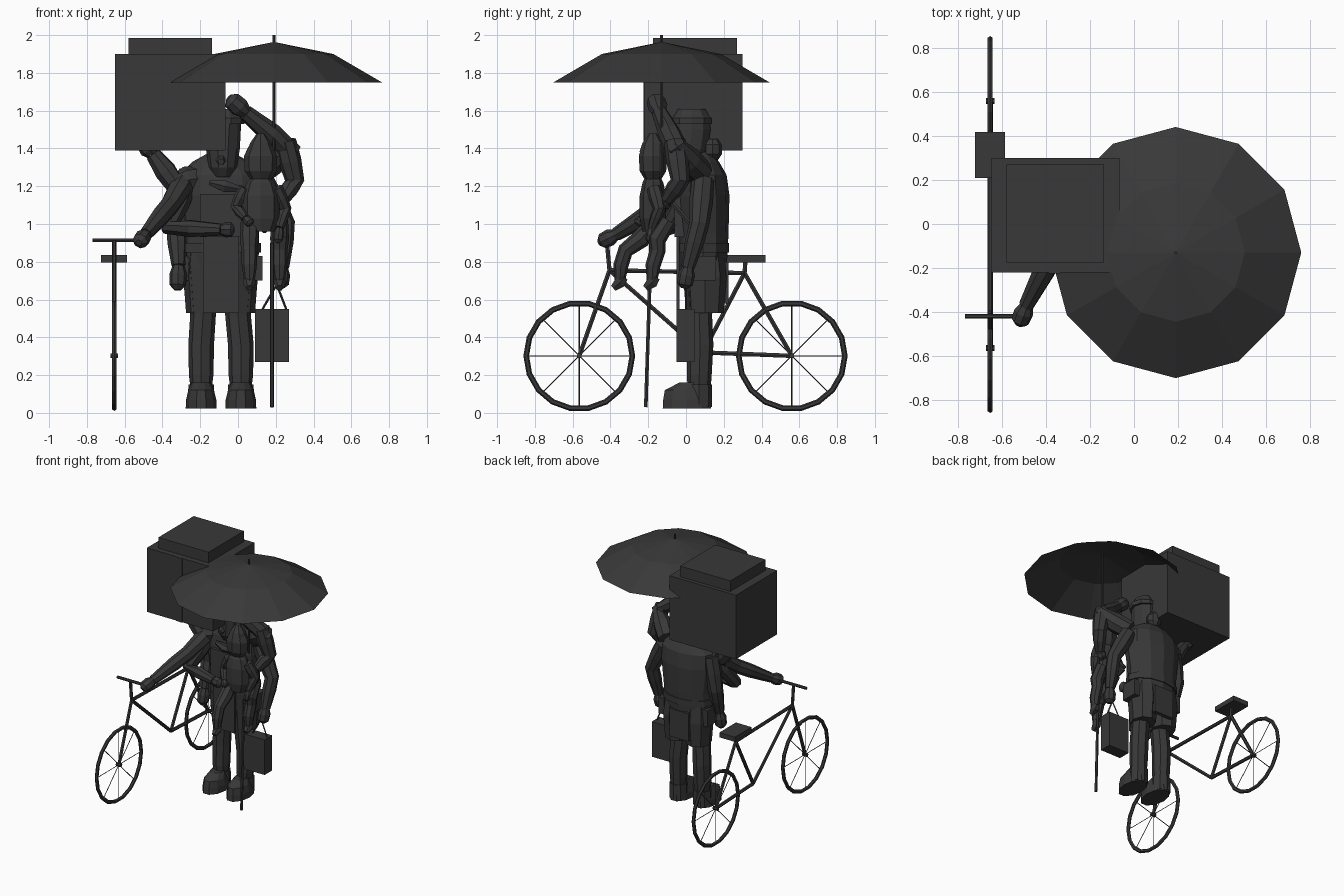
import bpy, bmesh, math
from mathutils import Vector

if "Cube" in bpy.data.objects:
    bpy.data.objects.remove(bpy.data.objects["Cube"])

mat = bpy.data.materials.new("charcoal")
mat.diffuse_color = (0.04, 0.04, 0.04, 1)
mat.use_nodes = True
mat.node_tree.nodes["Principled BSDF"].inputs["Base Color"].default_value = mat.diffuse_color


def finish(name, bm):
    bmesh.ops.recalc_face_normals(bm, faces=bm.faces)
    me = bpy.data.meshes.new(name)
    bm.to_mesh(me)
    bm.free()
    me.materials.append(mat)
    ob = bpy.data.objects.new(name, me)
    bpy.context.collection.objects.link(ob)
    return ob


def bridge(bm, rings, caps=True):
    n = len(rings[0])
    for a, b in zip(rings, rings[1:]):
        for i in range(n):
            j = (i + 1) % n
            bm.faces.new((a[i], a[j], b[j], b[i]))
    if caps:
        bm.faces.new(rings[0])
        bm.faces.new(rings[-1])


def loft(name, rows, n=10, caps=True, turn=0.0):
    """Horizontal elliptical rings: (x, y, z, rx, ry)."""
    bm = bmesh.new()
    rings = [[bm.verts.new((x + rx * math.cos(turn + math.tau * i / n),
                            y + ry * math.sin(turn + math.tau * i / n), z))
              for i in range(n)] for x, y, z, rx, ry in rows]
    bridge(bm, rings, caps)
    return finish(name, bm)


def tube(name, pts, radii, n=8):
    """Tapered tube along a path."""
    pts = [Vector(p) for p in pts]
    if not isinstance(radii, (list, tuple)):
        radii = [radii] * len(pts)
    bm, rings, u = bmesh.new(), [], None
    for k, p in enumerate(pts):
        t = (pts[min(k + 1, len(pts) - 1)] - pts[max(k - 1, 0)]).normalized()
        ref = u if u else (Vector((1, 0, 0)) if abs(t.x) < 0.8 else Vector((0, 1, 0)))
        u = (ref - t * ref.dot(t)).normalized()
        v = t.cross(u)
        rings.append([bm.verts.new(p + radii[k] * (u * math.cos(math.tau * i / n)
                      + v * math.sin(math.tau * i / n))) for i in range(n)])
    bridge(bm, rings)
    return finish(name, bm)


def box(name, x0, x1, y0, y1, z0, z1):
    bm = bmesh.new()
    bmesh.ops.create_cube(bm, size=1)
    for v in bm.verts:
        v.co = ((x0 + x1) / 2 + v.co.x * (x1 - x0), (y0 + y1) / 2 + v.co.y * (y1 - y0),
                (z0 + z1) / 2 + v.co.z * (z1 - z0))
    return finish(name, bm)


def arm(name, shoulder, elbow, wrist, hand, r=0.06):
    s, e, w, h = map(Vector, (shoulder, elbow, wrist, hand))
    tube(name, [s, s.lerp(e, 0.5), e, e.lerp(w, 0.4), w], [r, r * 1.05, r * .88, r * .85, r * .6])
    d = h - w
    tube(name + "_hand", [w, w + d * .35, w + d * .8, h], [r * .5, r * .75, r * .7, r * .3])


# ---- bicycle
BX = -0.655
for tag, wy in (("front", -0.565), ("rear", 0.56)):
    c = Vector((BX, wy, 0.302))
    bm, rings, n = bmesh.new(), [], 18
    for i in range(n):
        a = math.tau * i / n
        d = Vector((0, math.cos(a), math.sin(a)))
        rings.append([bm.verts.new(c + d * (0.281 + 0.015 * math.cos(b)) + Vector((0.013 * math.sin(b), 0, 0)))
                      for b in (math.tau * k / 6 for k in range(6))])
    bridge(bm, rings + rings[:1], caps=False)
    finish(tag + "_tyre", bm)
    for i in range(4):
        d = Vector((0, math.cos(math.pi * i / 4), math.sin(math.pi * i / 4))) * 0.275
        tube(tag + "_spoke", [c - d, c + d], 0.003, 4)
    tube(tag + "_hub", [c - Vector((.02, 0, 0)), c + Vector((.02, 0, 0))], 0.014, 6)
head, crank, saddle, rear, front = (-.405, .755), (.09, .32), (.31, .74), (.56, .302), (-.565, .302)
for name, a, b in (("fork", head, front), ("top_tube", head, saddle), ("down_tube", head, crank),
                   ("seat_tube", crank, saddle), ("seat_stay", saddle, rear), ("chain_stay", crank, rear),
                   ("stem", (-.42, .915), head), ("seat_post", saddle, (.315, .81))):
    tube(name, [(BX, *a), (BX, *b)], 0.013, 6)
tube("handlebar", [(-.77, -.42, .915), (-.53, -.42, .915)], 0.011, 6)
box("saddle", -.725, -.588, .21, .42, .797, .835)

# ---- carried crate
box("crate", -.65, -.065, -.22, .30, 1.39, 1.90)
box("crate_lid", -.58, -.137, -.175, .27, 1.90, 1.985)
box("crate_strap", -.39, -.335, -.226, -.21, 1.39, 1.90)

# ---- umbrella and cane
UX, UY = 0.19, -0.13
loft("canopy", [(UX, UY, z, r, r) for z, r in ((1.75, .572), (1.90, .315), (1.963, .004))], 12, False)
tube("umbrella_pole", [(UX, UY, 1.25), (UX, UY, 2.0)], 0.008, 6)
tube("cane", [(.18, -.213, .03), (.18, -.185, .90)], 0.011, 6)

# ---- porter: legs, boots and shorts
MX = -0.09
for side, lx, fx in (("left", -.185, -.195), ("right", .0, .015)):
    loft(side + "_leg", [(fx, .07, .12, .055, .06), (fx, .07, .20, .065, .066), (fx, .075, .36, .068, .07),
                         (lx, .07, .52, .068, .068), (lx, .08, .78, .095, .10)], 8)
    loft(side + "_boot_shaft", [(fx, .07, .03, .07, .068), (fx, .07, .15, .068, .068)], 8)
    loft(side + "_boot", [(fx, .005, .022, .082, .135), (fx, .005, .07, .08, .132),
                          (fx, .0, .12, .068, .118), (fx, .03, .16, .05, .07)], 10)
    loft(side + "_short", [(lx, .10, .53, .09, .10), (lx, .10, .72, .105, .115), (lx, .09, .85, .09, .11)], 8)
# torso, apron and pouches
loft("torso", [(MX, .09, .70, .19, .12), (MX, .09, .84, .20, .13), (MX, .095, .95, .20, .13),
               (MX, .09, 1.15, .225, .14), (MX, .09, 1.26, .22, .125), (MX, .085, 1.33, .15, .09),
               (MX, .07, 1.38, .06, .06)], 12)
loft("belt", [(MX, .09, .85, .212, .138), (MX, .09, .90, .212, .138)], 12)
box("apron", -.185, .005, -.05, -.035, .53, .95)
box("apron_bib", -.20, .02, -.06, .02, .93, 1.16)
box("back_pouch", -.18, -.01, .195, .225, .58, .80)
for px in (-.30, .08):
    box("hip_pouch", px, px + .05, .03, .16, .70, .83)
tube("chest_strap", [(.13, -.09, 1.13), (.14, .06, .96)], .014, 6)
tube("neckerchief", [(-.15, -.06, 1.22), (-.07, -.07, 1.20), (.03, -.06, 1.18)], [.015, .035, .015], 6)
# head, cap and hair
loft("head", [(-.08, .0, 1.25, .045, .05), (-.08, .0, 1.30, .075, .08), (-.08, .02, 1.40, .09, .10),
              (-.075, .03, 1.50, .09, .105), (-.07, .03, 1.55, .085, .10)], 10)
loft("cap", [(-.07, .03, 1.53, .105, .11), (-.07, .03, 1.56, .105, .11), (-.07, .03, 1.575, .09, .095),
             (-.07, .03, 1.61, .07, .075)], 10)
loft("hair_bun", [(-.07, .14, 1.34, .03, .03), (-.07, .14, 1.37, .055, .05), (-.07, .14, 1.42, .055, .05),
                  (-.07, .14, 1.45, .03, .03)], 8)
tube("nose", [(-.09, -.06, 1.34), (-.09, -.10, 1.33)], [.03, .018], 6)
# many arms
arm("handlebar_arm", (-.27, .07, 1.25), (-.36, -.12, 1.10), (-.49, -.37, .945), (-.525, -.46, .90))
arm("crate_arm", (-.22, .06, 1.24), (-.34, .02, 1.22), (-.45, .02, 1.37), (-.50, .02, 1.44), .07)
arm("front_arm", (-.27, .05, 1.22), (-.36, -.10, .98), (-.09, -.17, .97), (-.02, -.18, .97), .055)
arm("hanging_arm", (-.28, .09, 1.24), (-.325, .09, .98), (-.315, .03, .78), (-.32, .01, .65), .062)
arm("umbrella_arm", (.11, .08, 1.27), (.27, -.05, 1.40), (.04, -.14, 1.59), (-.05, -.165, 1.67), .07)
arm("upper_side_arm", (.25, -.06, 1.44), (.30, -.03, 1.23), (.24, -.10, 1.13), (.19, -.14, 1.10), .058)
arm("bag_arm", (.13, .09, 1.23), (.25, .07, 1.00), (.235, .01, .77), (.225, -.01, .66))

# ---- shopping bag
box("bag", .09, .27, -.05, .045, .27, .55)
for hx in (.13, .255):
    tube("bag_handle", [(hx, 0, .55), (.205, 0, .68)], .006, 4)

# ---- small rider at the porter's front
SX, SY = .12, -.175
loft("rider_body", [(SX, SY, .96, .07, .055), (SX, SY, 1.03, .10, .07), (SX, SY, 1.15, .10, .07),
                    (SX, SY, 1.22, .075, .055), (SX, SY, 1.25, .04, .04)], 8)
loft("rider_head", [(SX, SY, 1.23, .05, .04), (SX, SY, 1.28, .085, .07), (SX, SY, 1.36, .088, .075),
                    (SX, SY, 1.41, .065, .06)], 8)
loft("rider_cap", [(SX, SY, 1.38, .075, .072), (SX, SY, 1.43, .055, .055), (SX, SY, 1.48, .02, .02)], 8)
for side, x, dy in (("left", .06, 0), ("right", .22, .17)):
    tube(side + "_rider_leg", [(x, -.15 + dy / 3, 1.02), (x, -.24 + dy / 2, .92), (x, -.32 + dy, .86),
                               (x, -.345 + dy, .78), (x, -.35 + dy, .70)], [.045, .05, .042, .04, .028])
    tube(side + "_rider_foot", [(x, -.33 + dy, .72), (x, -.35 + dy, .69), (x, -.385 + dy, .66)],
         [.028, .035, .02], 6)
arm("left_rider_arm", (.04, -.17, 1.19), (-.01, -.16, 1.09), (.04, -.23, 1.03), (.07, -.26, 1.0), .035)
arm("right_rider_arm", (.20, -.17, 1.19), (.25, -.14, 1.08), (.22, -.18, .98), (.21, -.19, .90), .038)
